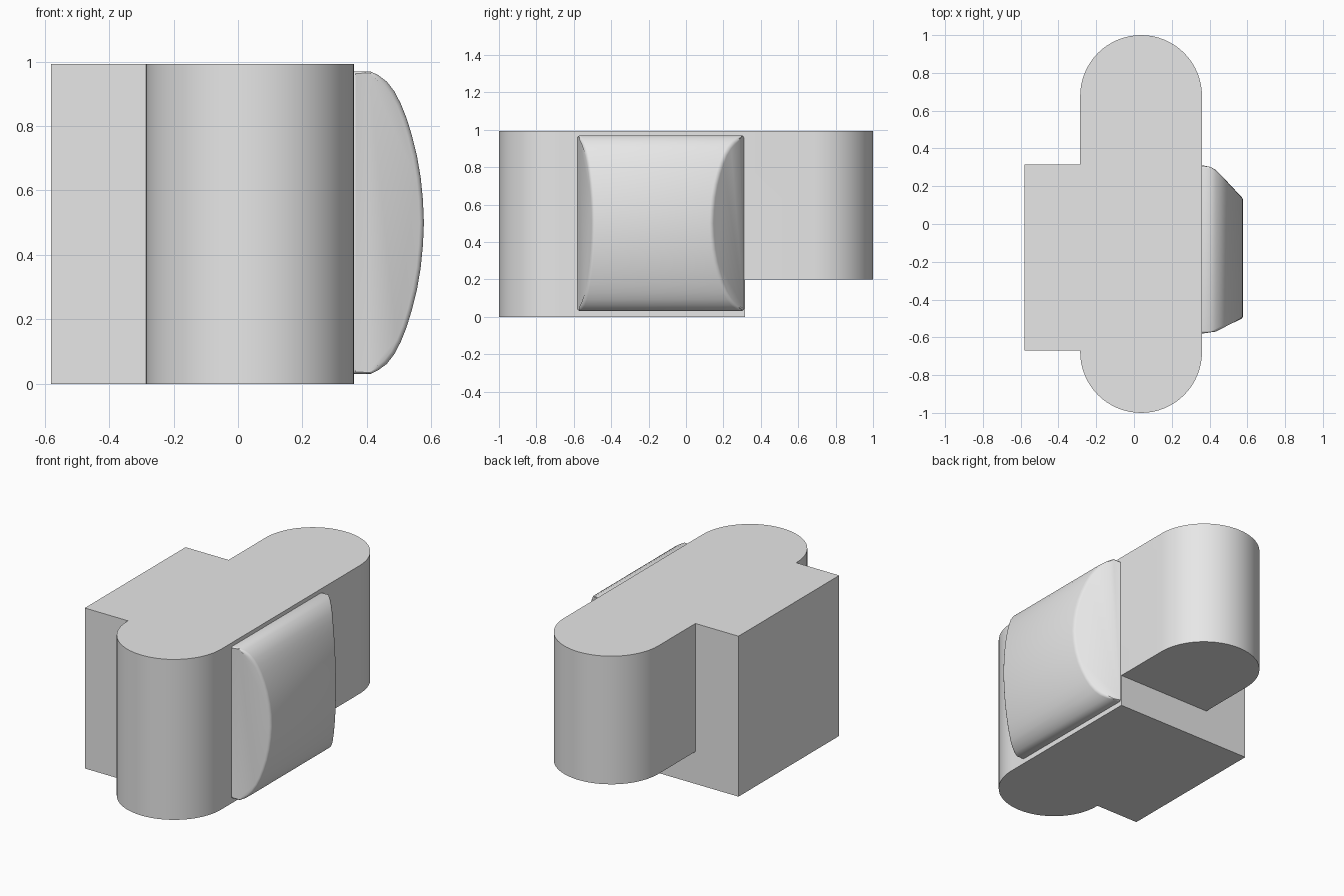
import bpy, bmesh, math

default_cube = bpy.data.objects.get("Cube")
if default_cube:
    bpy.data.objects.remove(default_cube, do_unlink=True)

grey = bpy.data.materials.new("light_grey")
grey.use_nodes = True
grey.diffuse_color = (0.8, 0.8, 0.8, 1)
grey.node_tree.nodes["Principled BSDF"].inputs["Base Color"].default_value = (0.8, 0.8, 0.8, 1)

HEIGHT = 0.993
STEP_Y, STEP_Z = 0.315, 0.2


def make_prism(name, start, end):
    """Solid between two matching loops of points."""
    bm = bmesh.new()
    a = [bm.verts.new(p) for p in start]
    b = [bm.verts.new(p) for p in end]
    bm.faces.new(a[::-1])
    bm.faces.new(b)
    for i in range(len(a)):
        j = (i + 1) % len(a)
        bm.faces.new((a[i], a[j], b[j], b[i]))
    bmesh.ops.recalc_face_normals(bm, faces=bm.faces)
    mesh = bpy.data.meshes.new(name)
    bm.to_mesh(mesh)
    bm.free()
    mesh.materials.append(grey)
    obj = bpy.data.objects.new(name, mesh)
    bpy.context.collection.objects.link(obj)
    return obj


def extrude_up(name, outline, z0, z1):
    return make_prism(name, [(x, y, z0) for x, y in outline], [(x, y, z1) for x, y in outline])


def finish(obj):
    bpy.ops.object.select_all(action="DESELECT")
    obj.select_set(True)
    bpy.context.view_layer.objects.active = obj
    for mod in list(obj.modifiers):
        bpy.ops.object.modifier_apply(modifier=mod.name)
    bpy.ops.object.shade_smooth_by_angle(angle=math.radians(30))


# Body: rounded-end bar with a square block on its right side
R, CX = 0.3225, 0.0375
CY = 1 - R
SEG = 32
outline = []
for centre, first in ((CY, 0), (-CY, math.pi)):
    for i in range(SEG + 1):
        t = first + math.pi * i / SEG
        outline.append((CX + R * math.cos(t), centre + R * math.sin(t)))
    if first == 0:
        outline += [(CX - R, STEP_Y), (-0.58, STEP_Y), (-0.58, -0.67), (CX - R, -0.67)]
body = extrude_up("body", outline, 0, HEIGHT)

# Step under the rear end
cutter = extrude_up("step_cutter", [(-0.8, STEP_Y), (0.8, STEP_Y), (0.8, 1.2), (-0.8, 1.2)], -0.2, STEP_Z)
cutter.hide_render = True
cut = body.modifiers.new("step", "BOOLEAN")
cut.operation = "DIFFERENCE"
cut.solver = "EXACT"
cut.object = cutter
finish(body)
bpy.data.objects.remove(cutter, do_unlink=True)

# Side pad: plate with a bulging face and slanted ends
BASE, TOP, MID = 0.41, 0.577, 0.5
half = [(0.41, 0.47), (0.435, 0.458), (0.462, 0.438), (0.485, 0.408), (0.505, 0.37),
        (0.523, 0.325), (0.54, 0.27), (0.555, 0.21), (0.567, 0.14), (0.574, 0.07)]
profile = [(0.35, MID + 0.47)] + [(x, MID + h) for x, h in half] + [(TOP, MID)]
profile += [(x, MID - h) for x, h in reversed(half)] + [(0.35, MID - 0.47)]


def pad_end(y, inset):
    slope = inset / (TOP - BASE)
    return [(x, y + slope * max(0, x - BASE), z) for x, z in profile]


pad = make_prism("side_pad", pad_end(-0.58, 0.08), pad_end(0.31, -0.17))
bevel = pad.modifiers.new("soft_edges", "BEVEL")
bevel.width = 0.014
bevel.segments = 3
bevel.limit_method = "ANGLE"
bevel.angle_limit = math.radians(35)
finish(pad)
